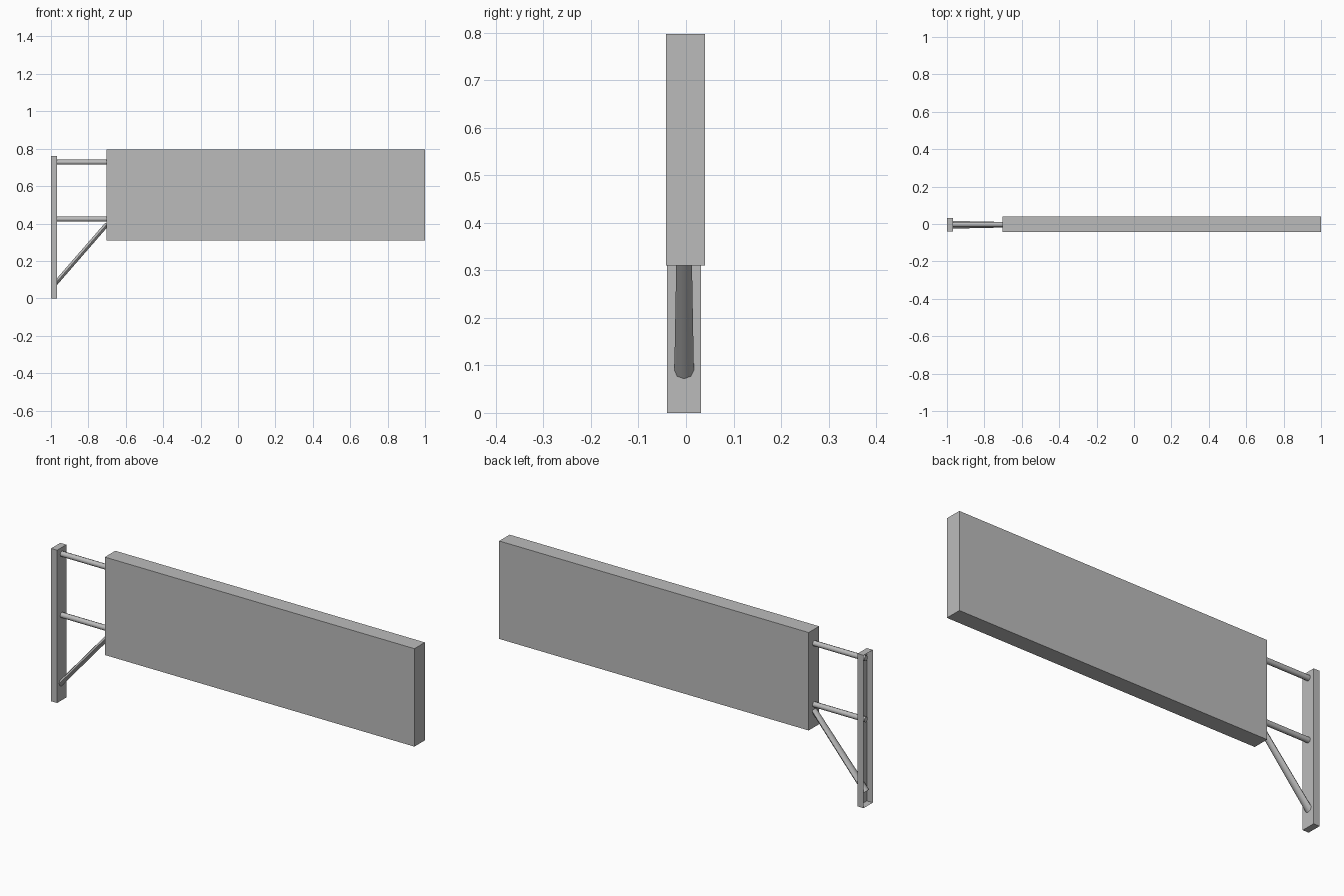
import bpy, bmesh, math
from mathutils import Vector

cube = bpy.data.objects.get("Cube")
if cube:
    bpy.data.objects.remove(cube, do_unlink=True)

# Single painted-metal grey
grey = bpy.data.materials.new("light grey")
grey.use_nodes = True
GREY = (0.5, 0.5, 0.5, 1)
grey.diffuse_color = GREY
grey.node_tree.nodes["Principled BSDF"].inputs["Base Color"].default_value = GREY


def finish(name, bm):
    mesh = bpy.data.meshes.new(name)
    bmesh.ops.recalc_face_normals(bm, faces=bm.faces)
    bm.to_mesh(mesh)
    bm.free()
    mesh.materials.append(grey)
    obj = bpy.data.objects.new(name, mesh)
    bpy.context.collection.objects.link(obj)
    return obj


def box(name, low, high, open_side=None):
    """Box between two corners, optionally missing the face on one side."""
    low, high = Vector(low), Vector(high)
    bm = bmesh.new()
    bmesh.ops.create_cube(bm, size=1)
    for v in bm.verts:
        v.co = (low + high) / 2 + v.co * (high - low)
    if open_side:
        bm.normal_update()
        side = [f for f in bm.faces if f.normal.dot(Vector(open_side)) > 0.9]
        bmesh.ops.delete(bm, geom=side, context='FACES_ONLY')
    return finish(name, bm)


def rod(name, start, end, radius, depth_start, depth_end, sides=8):
    """Oval rod in the xz plane whose y radius may taper along its length."""
    start, end = Vector(start), Vector(end)
    across = Vector((0, 1, 0)).cross(end - start).normalized()
    bm = bmesh.new()
    rings = []
    for centre, depth in ((start, depth_start), (end, depth_end)):
        ring = []
        for i in range(sides):
            a = math.tau * i / sides
            offset = across * radius * math.cos(a) + Vector((0, depth * math.sin(a), 0))
            ring.append(bm.verts.new(centre + offset))
        bm.faces.new(ring)
        rings.append(ring)
    for i in range(sides):
        j = (i + 1) % sides
        bm.faces.new((rings[0][i], rings[0][j], rings[1][j], rings[1][i]))
    obj = finish(name, bm)
    bpy.ops.object.select_all(action='DESELECT')
    obj.select_set(True)
    bpy.context.view_layer.objects.active = obj
    bpy.ops.object.shade_smooth_by_angle(angle=math.radians(60))
    return obj


# Sign panel
box("sign_panel", (-0.703, -0.042, 0.31), (1, 0.04, 0.797))

# Wall channel, hollow towards the wall
box("wall_channel", (-1, -0.04, 0), (-0.967, 0.032, 0.76), open_side=(-1, 0, 0))

# Horizontal arms and diagonal brace
for name, z in (("upper_arm", 0.728), ("lower_arm", 0.424)):
    rod(name, (-0.988, -0.003, z), (-0.7, -0.003, z), 0.0135, 0.0135, 0.0135)
rod("diagonal_brace", (-0.988, -0.004, 0.066), (-0.7, -0.004, 0.397), 0.012, 0.021, 0.015)
